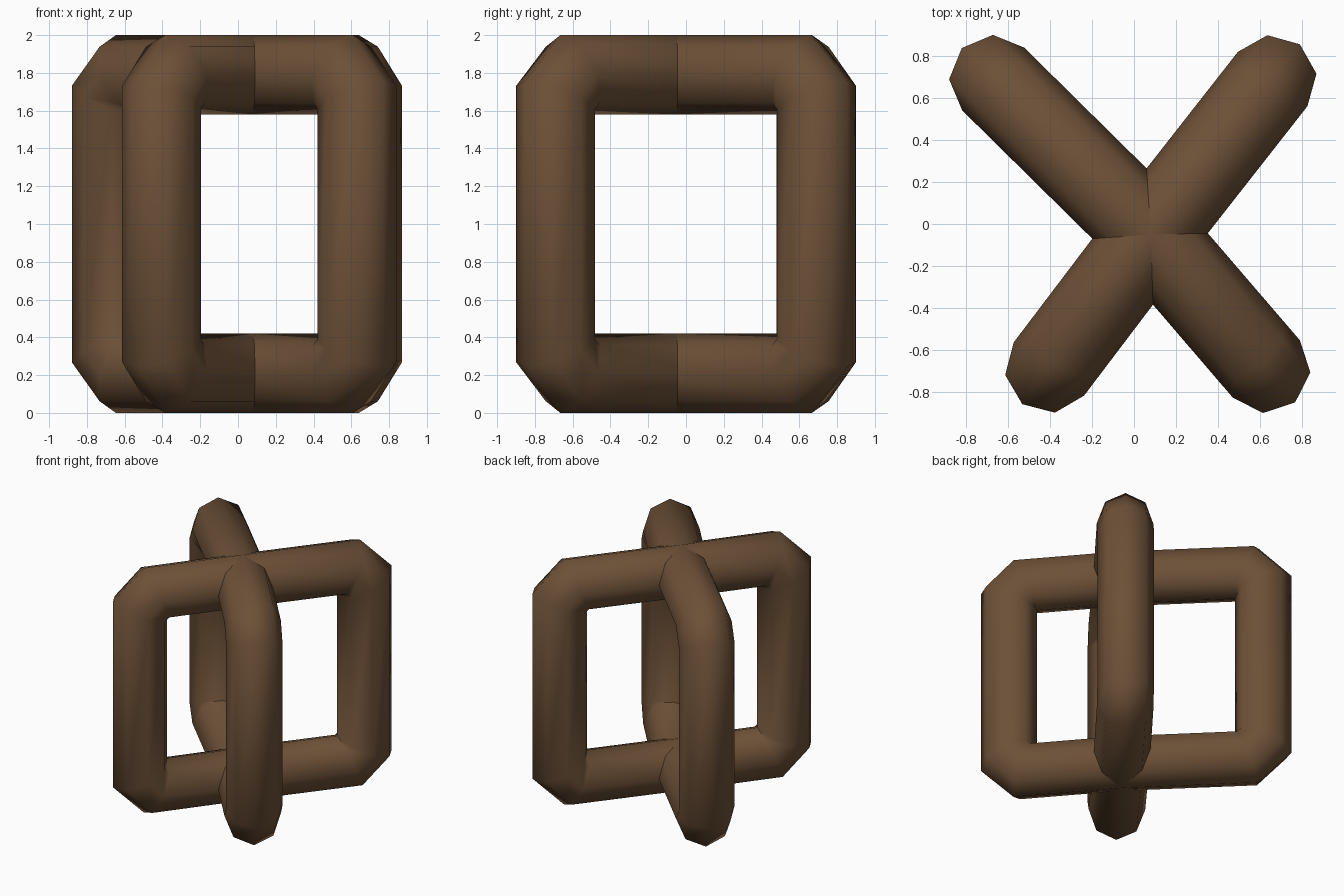
import bpy, bmesh
from math import sin, cos, pi, radians
from mathutils import Vector

if "Cube" in bpy.data.objects:
    bpy.data.objects.remove(bpy.data.objects["Cube"])

R, SIDES, CUT = 0.21, 8, 0.12        # tube radius, sides, corner cut length
TOP, BOTTOM = 1.79, 0.21             # tube centre heights
CENTRE = Vector((0.08, -0.05, 0))

wood = bpy.data.materials.new("brown")
wood.diffuse_color = (0.15, 0.08, 0.038, 1)
wood.use_nodes = True
wood.node_tree.nodes["Principled BSDF"].inputs["Base Color"].default_value = wood.diffuse_color


def half_loop(end):
    """Tube stations from the crossing out to one leg: (point, side axis, outward mitre)."""
    end = Vector((*end, 0))
    d = (end - CENTRE).normalized()
    side = Vector((-d.y, d.x, 0))
    up = Vector((0, 0, 1))
    k = 1 / cos(pi / 8)
    stations = []
    for z, s in ((TOP, 1), (BOTTOM, -1)):
        near = (end - d * CUT + up * z, side, (up * s * cos(pi/8) + d * sin(pi/8)) * k)
        far = (end + up * (z - s * CUT), side, (d * cos(pi/8) + up * s * sin(pi/8)) * k)
        stations += [near, far] if s > 0 else [far, near]
    return stations, side


def ring(name, end_a, end_b):
    """Closed rectangular loop with cut corners, swept with an octagon."""
    a, side_a = half_loop(end_a)
    b, side_b = half_loop(end_b)
    b = [(p, -s, m) for p, s, m in b]
    side = (side_a - side_b).normalized()
    up = Vector((0, 0, 1))
    path = ([(CENTRE + up * TOP, side, up)] + a
            + [(CENTRE + up * BOTTOM, side, -up)] + b[::-1])
    bm = bmesh.new()
    loops = [[bm.verts.new(p + R * (s * cos(t) + m * sin(t)))
              for t in (2 * pi * i / SIDES for i in range(SIDES))] for p, s, m in path]
    for i, l0 in enumerate(loops):
        l1 = loops[(i + 1) % len(loops)]
        for j in range(SIDES):
            k = (j + 1) % SIDES
            bm.faces.new((l0[j], l0[k], l1[k], l1[j]))
    bmesh.ops.recalc_face_normals(bm, faces=bm.faces)
    mesh = bpy.data.meshes.new(name)
    bm.to_mesh(mesh)
    bm.free()
    mesh.materials.append(wood)
    obj = bpy.data.objects.new(name, mesh)
    bpy.context.collection.objects.link(obj)
    bpy.ops.object.select_all(action='DESELECT')
    obj.select_set(True)
    bpy.context.view_layer.objects.active = obj
    bpy.ops.object.shade_smooth_by_angle(angle=radians(60))


# Two crossing tube loops, given by the plan positions of their legs
ring("loop_right_back", (0.66, 0.69), (-0.405, -0.69))
ring("loop_left_back", (-0.67, 0.69), (0.63, -0.69))
